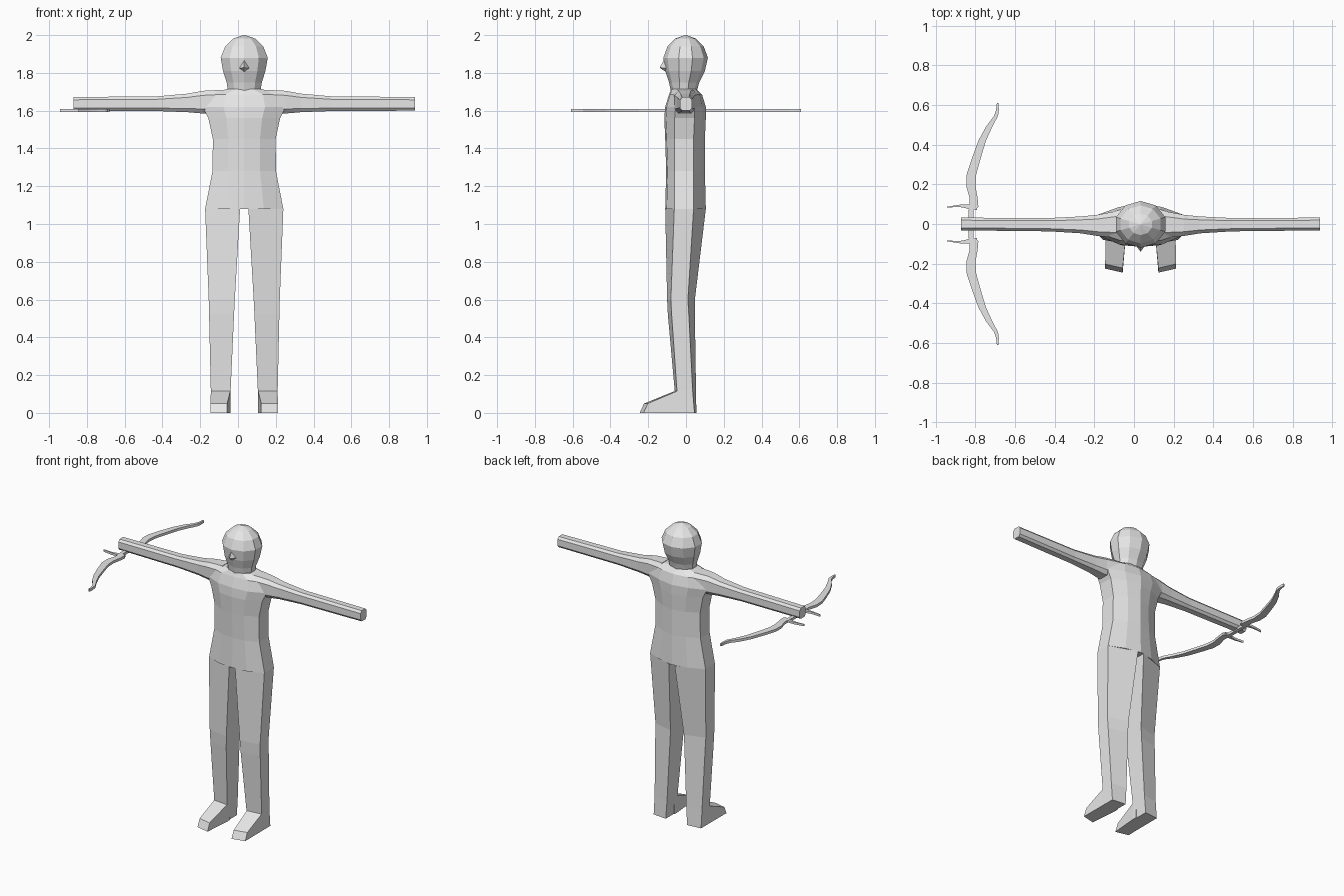
import bpy, bmesh, math

CX = 0.033  # the figure stands slightly off centre because of the bow

grey = bpy.data.materials.new("light grey")
grey.diffuse_color = (0.8, 0.8, 0.8, 1)


def finish(name, bm):
    bmesh.ops.recalc_face_normals(bm, faces=bm.faces)
    mesh = bpy.data.meshes.new(name)
    bm.to_mesh(mesh)
    bm.free()
    mesh.materials.append(grey)
    ob = bpy.data.objects.new(name, mesh)
    bpy.context.collection.objects.link(ob)
    return ob


def loft(name, rings):
    """Skin a list of equal-length rings and cap both ends."""
    bm = bmesh.new()
    loops = [[bm.verts.new(p) for p in ring] for ring in rings]
    for a, b in zip(loops, loops[1:]):
        for i in range(len(a)):
            j = (i + 1) % len(a)
            bm.faces.new((a[i], a[j], b[j], b[i]))
    bm.faces.new(loops[0])
    bm.faces.new(loops[-1])
    return finish(name, bm)


# Torso: flat sides, front and back swelling to the middle
def torso_ring(z, w, side_front, side_back, front, back):
    half = [(0, front), (w * 0.5, front * 0.93), (w, side_front),
            (w, side_back), (w * 0.5, (back + side_back) / 2 + 0.01), (0, back)]
    ring = half + [(-x, y) for x, y in half[-2:0:-1]]
    return [(CX + x, y, z) for x, y in ring]


loft("torso", [torso_ring(*r) for r in [
    (1.08, 0.207, -0.06, 0.04, -0.11, 0.105),
    (1.28, 0.168, -0.06, 0.04, -0.105, 0.10),
    (1.45, 0.166, -0.06, 0.04, -0.11, 0.10),
    (1.56, 0.19, -0.06, 0.045, -0.115, 0.105),
    (1.62, 0.22, -0.055, 0.045, -0.11, 0.105),
    (1.685, 0.20, -0.05, 0.04, -0.09, 0.085),
    (1.715, 0.09, -0.045, 0.03, -0.078, 0.055)]])

# Head: ten-sided, narrowing into the neck
head_rings = []
for z, rx, ry, cy in [(1.69, 0.088, 0.066, -0.012), (1.75, 0.098, 0.08, -0.01),
                      (1.81, 0.118, 0.105, -0.005), (1.88, 0.131, 0.118, -0.002),
                      (1.94, 0.106, 0.096, -0.002), (1.982, 0.06, 0.054, -0.002),
                      (2.0, 0.004, 0.004, -0.002)]:
    head_rings.append([(CX + rx * math.sin(math.tau * i / 10),
                        cy - ry * math.cos(math.tau * i / 10), z) for i in range(10)])
loft("head", head_rings)

# Nose: small wedge
bm = bmesh.new()
top, left, right, tip, low = [bm.verts.new((CX + x, y, z)) for x, y, z in [
    (0, -0.115, 1.87), (-0.03, -0.1, 1.825), (0.03, -0.1, 1.825),
    (0, -0.14, 1.828), (0, -0.1, 1.80)]]
for f in [(top, left, tip), (top, tip, right), (left, low, tip),
          (tip, low, right), (top, right, low, left)]:
    bm.faces.new(f)
finish("nose", bm)


# Limbs, one for each side
def arm_ring(s, x, y0, y1, z0, z1):
    my, mz, hy, hz = (y0 + y1) / 2, (z0 + z1) / 2, (y1 - y0) / 2, (z1 - z0) / 2
    return [(CX + s * x, my + a * hy, mz + b * hz) for a, b in [
        (-1, -0.6), (-0.6, -1), (0.6, -1), (1, -0.6),
        (1, 0.6), (0.6, 1), (-0.6, 1), (-1, 0.6)]]


def leg_ring(s, z, x_in, x_out, in_f, in_b, out_f, out_b):
    return [(CX + s * x, y, z) for x, y in [
        (x_in, in_f), (x_out, out_f), (x_out, out_b), (x_in, in_b)]]


for s, side in ((1, "left"), (-1, "right")):
    loft(side + "_arm", [arm_ring(s, *r) for r in [
        (0.12, -0.07, 0.065, 1.59, 1.71), (0.22, -0.06, 0.046, 1.585, 1.705),
        (0.30, -0.047, 0.038, 1.592, 1.69), (0.46, -0.037, 0.03, 1.598, 1.676),
        (0.905, -0.032, 0.032, 1.60, 1.672)]])
    loft(side + "_leg", [leg_ring(s, *r) for r in [
        (1.08, 0.022, 0.207, -0.11, 0.105, -0.062, 0.04),
        (0.60, 0.05, 0.188, -0.10, 0.047, -0.08, 0.01),
        (0.52, 0.054, 0.186, -0.096, 0.047, -0.076, 0.015),
        (0.12, 0.072, 0.177, -0.06, 0.053, -0.048, 0.035),
        (0.0, 0.08, 0.177, -0.055, 0.055, -0.045, 0.045)]])
    foot = []
    for yi_low, yi_top, skew, x_in, x_out, h in [
            (-0.03, -0.03, 0, 0.074, 0.177, 0.118), (-0.06, -0.06, 0.012, 0.074, 0.177, 0.115),
            (-0.245, -0.222, 0.02, 0.09, 0.178, 0.05)]:
        foot.append([(CX + s * x, y, z) for x, y, z in [
            (x_in, yi_low, 0), (x_out, yi_low + skew, 0),
            (x_out, yi_top + skew, h), (x_in, yi_top, h)]])
    loft(side + "_foot", foot)

# Bow lying flat under the right hand: (centre x, y, half width)
limb = [(-0.822, 0.0, 0.012), (-0.822, 0.07, 0.012), (-0.806, 0.085, 0.022),
        (-0.808, 0.13, 0.020), (-0.822, 0.19, 0.023), (-0.819, 0.25, 0.024),
        (-0.795, 0.33, 0.022), (-0.765, 0.42, 0.019), (-0.73, 0.49, 0.016),
        (-0.695, 0.545, 0.010), (-0.688, 0.575, 0.007), (-0.687, 0.61, 0.004)]
path = [(x, -y, w) for x, y, w in limb[:0:-1]] + limb
loft("bow", [[(x - w, y, 1.592), (x + w, y, 1.592), (x + w, y, 1.609), (x - w, y, 1.609)]
             for x, y, w in path])

# Short spikes beside the grip
for s, side in ((1, "back"), (-1, "front")):
    loft(side + "_bow_spike", [
        [(x, s * y0, 1.594), (x, s * y1, 1.594), (x, s * y1, 1.608), (x, s * y0, 1.608)]
        for x, y0, y1 in [(-0.79, 0.07, 0.10), (-0.84, 0.078, 0.098),
                          (-0.88, 0.086, 0.097), (-0.943, 0.083, 0.087)]])
